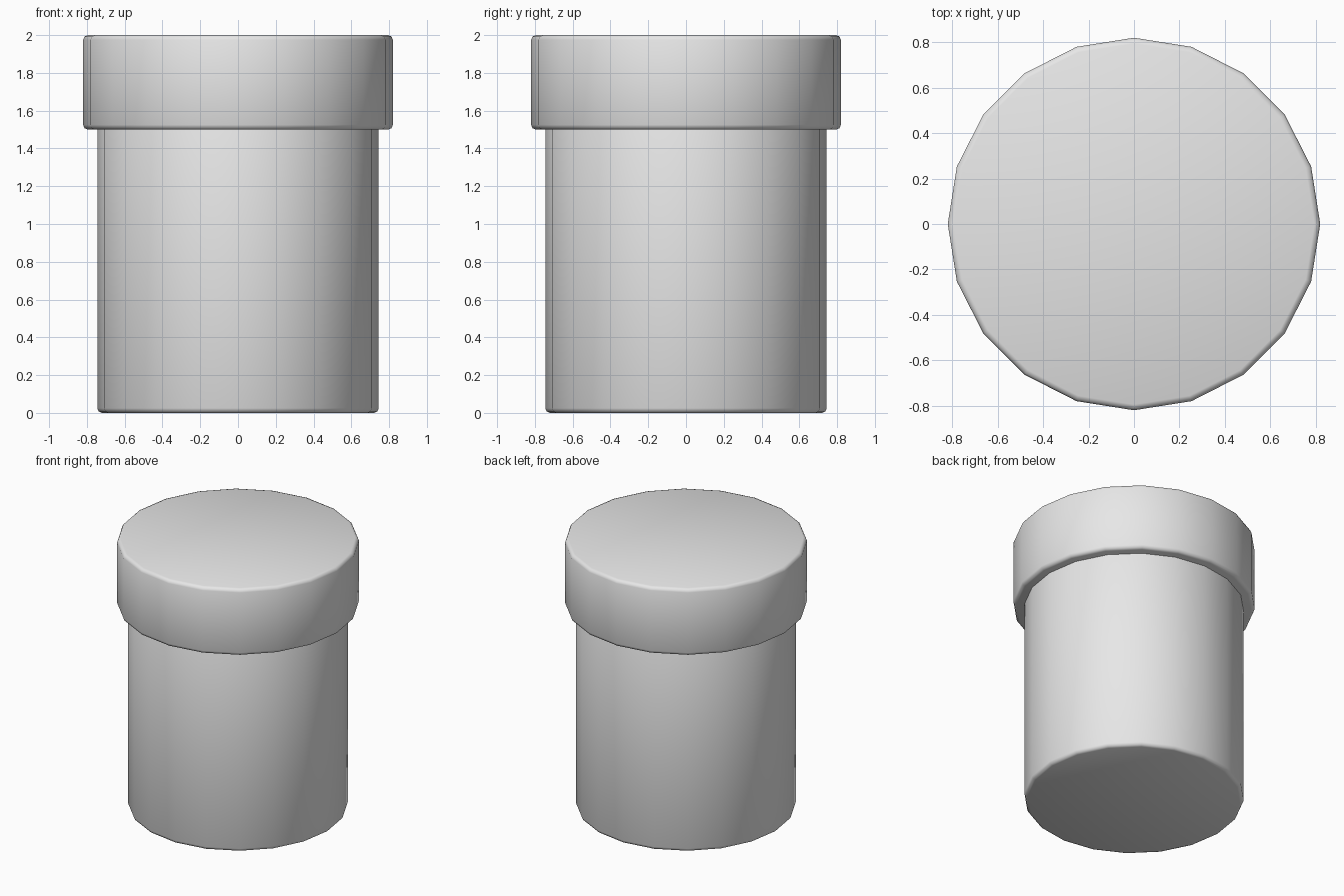
import bpy
import bmesh

cube = bpy.data.objects.get("Cube")
if cube:
    bpy.data.objects.remove(cube, do_unlink=True)

SIDES = 20
BEVEL = 0.025

# Single plain grey finish
GREY = (0.8, 0.8, 0.8, 1.0)
grey = bpy.data.materials.new("light_grey")
grey.use_nodes = True
grey.diffuse_color = GREY
for node in grey.node_tree.nodes:
    if node.type == 'BSDF_PRINCIPLED':
        node.inputs["Base Color"].default_value = GREY


def drum(name, radius, bottom, top):
    """Upright cylinder with softened rims and smooth shading."""
    bpy.ops.mesh.primitive_cylinder_add(
        vertices=SIDES, radius=radius, depth=top - bottom,
        location=(0, 0, (bottom + top) / 2))
    obj = bpy.context.object
    obj.name = name
    obj.data.materials.append(grey)

    # Round only the two rims, leaving the upright edges alone
    bm = bmesh.new()
    bm.from_mesh(obj.data)
    rims = [e for e in bm.edges
            if abs(e.verts[0].co.z - e.verts[1].co.z) < 0.001]
    bmesh.ops.bevel(bm, geom=rims, offset=BEVEL, offset_type='OFFSET',
                    segments=2, profile=0.5, affect='EDGES')
    for face in bm.faces:
        face.smooth = True
    bm.to_mesh(obj.data)
    bm.free()
    return obj


# Container body, running slightly up inside the lid
drum("jar_body", 0.745, 0.0, 1.6)

# Wider lid overhanging the body
drum("jar_lid", 0.82, 1.5, 2.0)
